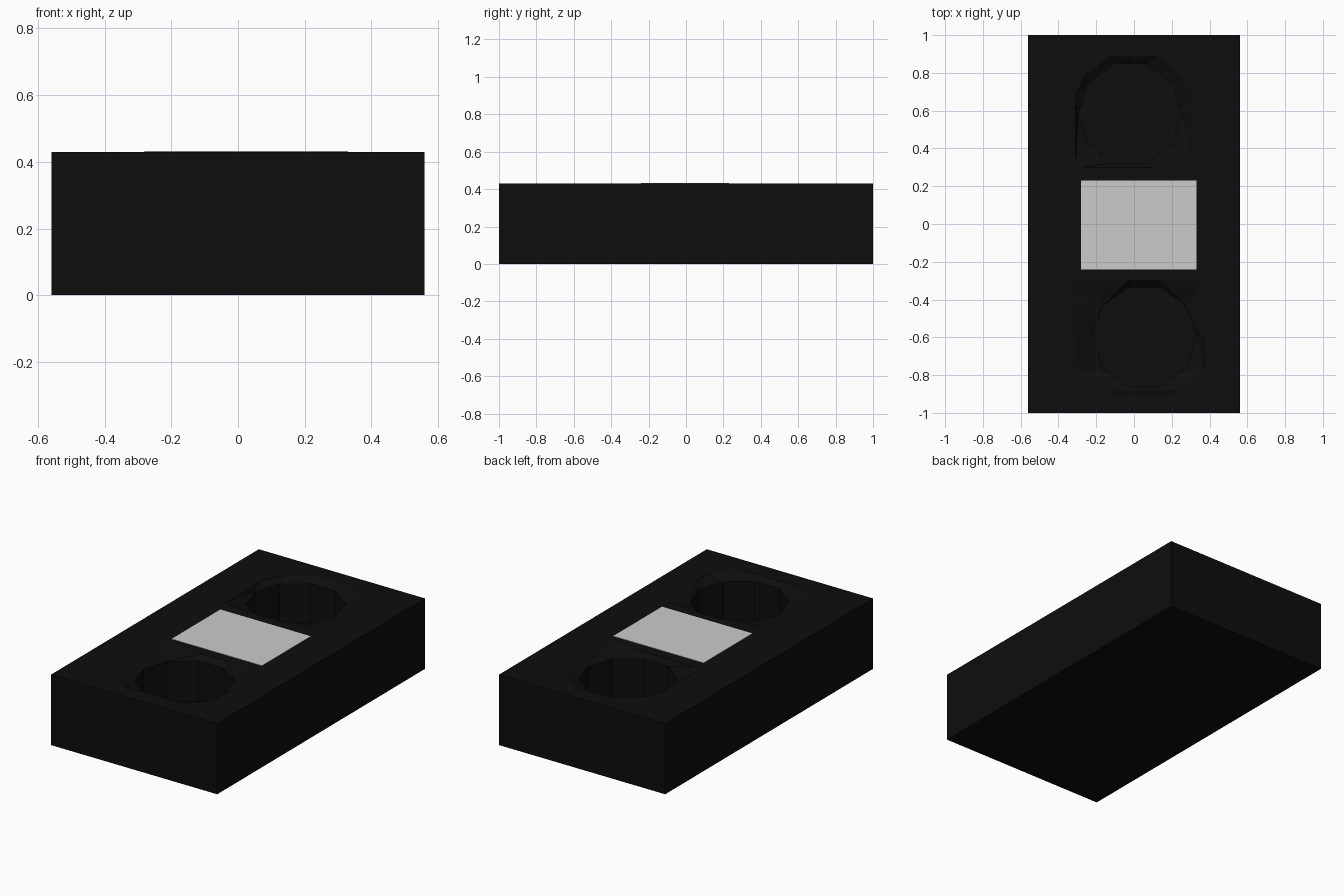
import bpy, bmesh, math

if "Cube" in bpy.data.objects:
    bpy.data.objects.remove(bpy.data.objects["Cube"])

W, L, H = 1.12, 2.0, 0.43
SIDES = 10


def new_object(name, bm, mat=None):
    bmesh.ops.recalc_face_normals(bm, faces=bm.faces[:])
    mesh = bpy.data.meshes.new(name)
    bm.to_mesh(mesh)
    bm.free()
    obj = bpy.data.objects.new(name, mesh)
    bpy.context.collection.objects.link(obj)
    if mat:
        mesh.materials.append(mat)
    return obj


def box(name, x0, x1, y0, y1, z0, z1, mat=None):
    bm = bmesh.new()
    bmesh.ops.create_cube(bm, size=1)
    for v in bm.verts:
        v.co.x = x1 if v.co.x > 0 else x0
        v.co.y = y1 if v.co.y > 0 else y0
        v.co.z = z1 if v.co.z > 0 else z0
    return new_object(name, bm, mat)


def loft(name, rings, mat=None):
    bm = bmesh.new()
    loops = [[bm.verts.new(p) for p in ring] for ring in rings]
    for a, b in zip(loops, loops[1:]):
        for i in range(SIDES):
            j = (i + 1) % SIDES
            bm.faces.new((a[i], a[j], b[j], b[i]))
    bm.faces.new(loops[0])
    bm.faces.new(loops[-1])
    bmesh.ops.triangulate(bm, faces=[f for f in bm.faces if len(f.verts) == 4])
    return new_object(name, bm, mat)


def socket_cutter(name, rim, cx, cy, r, mat):
    # irregular rim, shallow sloping ledge, straight ten-sided well
    angles = [math.radians(36 * (i - 1)) for i in range(SIDES)]
    well = [(cx + r * math.cos(a), cy + r * math.sin(a)) for a in angles]
    levels = [(rim, H + 0.1), (rim, H), (well, H - 0.03), (well, 0.14)]
    return loft(name, [[(x, y, z) for x, y in pts] for pts, z in levels], mat)


black = bpy.data.materials.new("black")
black.diffuse_color = (0.004, 0.004, 0.004, 1)
black.use_nodes = True
black.node_tree.nodes["Principled BSDF"].inputs["Base Color"].default_value = black.diffuse_color

# Solid block
block = box("block", -W / 2, W / 2, -L / 2, L / 2, 0, H, black)

# Two wells sunk into the top
back_rim = [(0.31, 0.30), (0.31, 0.66), (0.25, 0.79), (0.13, 0.89), (-0.12, 0.89),
            (-0.25, 0.80), (-0.31, 0.68), (-0.31, 0.32), (-0.27, 0.30), (0.10, 0.30)]
front_rim = [(0.37, -0.77), (0.37, -0.60), (0.37, -0.30), (0.14, -0.30), (-0.03, -0.30),
             (-0.31, -0.30), (-0.31, -0.60), (-0.31, -0.78), (-0.16, -0.89), (0.25, -0.89)]
cutters = [socket_cutter("back_well_cutter", back_rim, -0.02, 0.585, 0.275, black),
           socket_cutter("front_well_cutter", front_rim, 0.055, -0.597, 0.275, black)]
bpy.context.view_layer.objects.active = block
for cutter in cutters:
    cutter.hide_render = True
    mod = block.modifiers.new("well", 'BOOLEAN')
    mod.operation = 'DIFFERENCE'
    mod.solver = 'EXACT'
    mod.object = cutter
    bpy.ops.object.modifier_apply(modifier=mod.name)
for cutter in cutters:
    bpy.data.objects.remove(cutter)

# Pale plate between the wells, almost flush
box("centre_plate", -0.28, 0.33, -0.24, 0.23, H - 0.02, H + 0.002)
